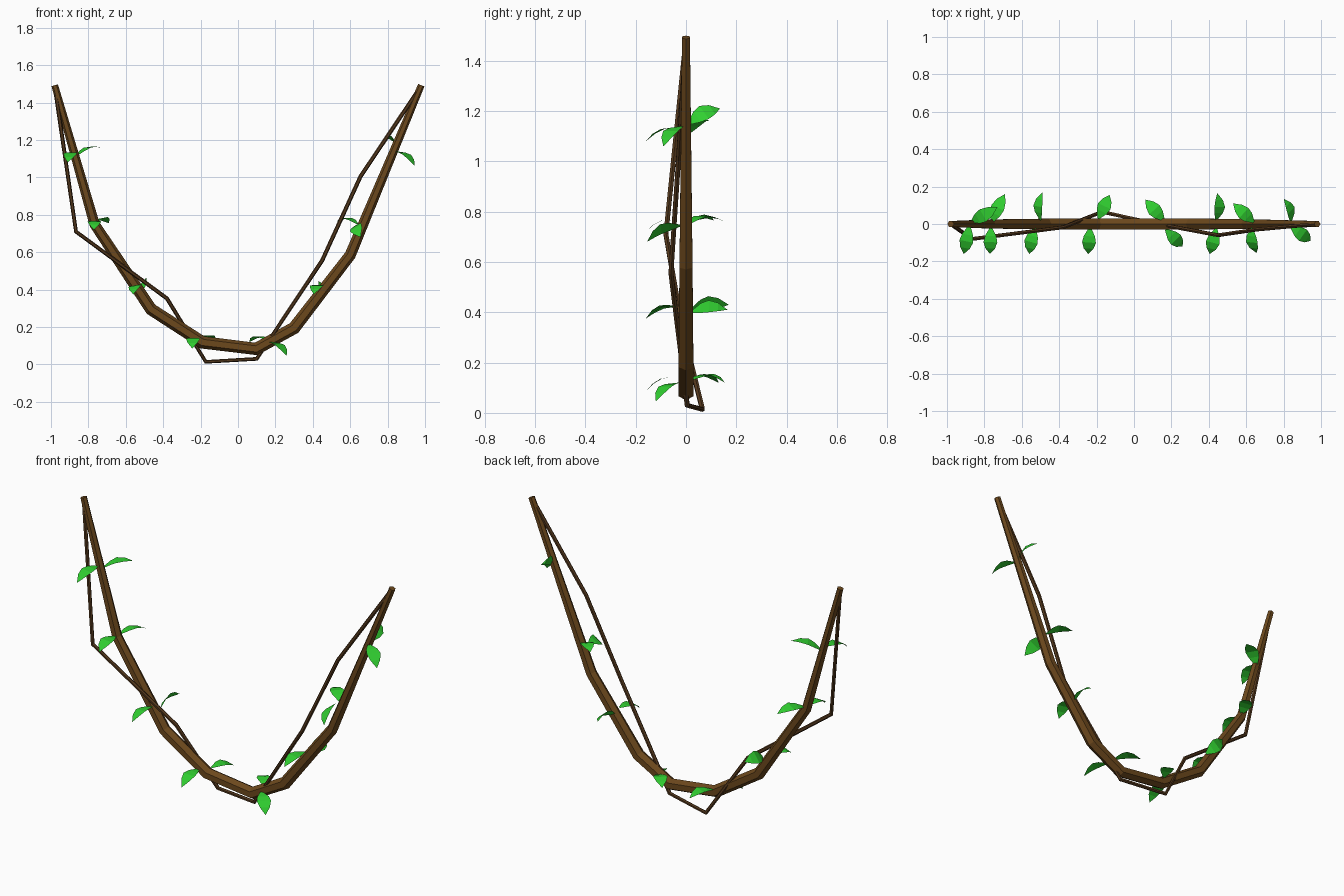
import bpy, bmesh, math
from mathutils import Vector, Matrix

if "Cube" in bpy.data.objects:
    bpy.data.objects.remove(bpy.data.objects["Cube"])


def material(name, rgb):
    m = bpy.data.materials.new(name)
    m.diffuse_color = (*rgb, 1)
    m.use_nodes = True
    m.node_tree.nodes["Principled BSDF"].inputs["Base Color"].default_value = m.diffuse_color
    return m


bark = material("bark", (0.15, 0.065, 0.012))
dark_bark = material("dark_bark", (0.09, 0.04, 0.012))
green = material("leaf_green", (0.03, 0.62, 0.03))


def finish(bm, name, mat):
    me = bpy.data.meshes.new(name)
    bm.to_mesh(me)
    bm.free()
    me.materials.append(mat)
    ob = bpy.data.objects.new(name, me)
    bpy.context.collection.objects.link(ob)
    return ob


def tube(name, path, radii, sides, mat):
    """Faceted tube swept along a path, mitred at each bend, capped."""
    bm = bmesh.new()
    pts = [Vector(p) for p in path]
    rings = []
    for i, p in enumerate(pts):
        a = (p - pts[max(i - 1, 0)]).normalized()
        b = (pts[min(i + 1, len(pts) - 1)] - p).normalized()
        t = (a + b).normalized()
        u = Vector((0, 1, 0)).cross(t).normalized()
        v = t.cross(u)
        rings.append([bm.verts.new(p + radii[i] * (u * math.cos(k * math.tau / sides)
                      + v * math.sin(k * math.tau / sides))) for k in range(sides)])
    for r, s in zip(rings, rings[1:]):
        for k in range(sides):
            j = (k + 1) % sides
            bm.faces.new((r[k], r[j], s[j], s[k]))
    bm.faces.new(rings[0][::-1])
    bm.faces.new(rings[-1])
    return finish(bm, name, mat)


def leaf(name, base, tip, roll):
    """Arched pointed blade; roll tilts its upper side about the stem."""
    base, tip = Vector(base), Vector(tip)
    d = tip - base
    rot = Matrix.Rotation(math.radians(roll), 3, d.normalized())
    side = rot @ d.cross(Vector((0, 0, 1))).normalized()
    n = side.cross(d).normalized()
    bm = bmesh.new()
    rows = []
    for t, w, h in [(0, .006, 0), (.28, .03, .018), (.5, .037, .025), (.75, .026, .018)]:
        c = base + d * t + n * h
        rows.append((bm.verts.new(c - side * w), bm.verts.new(c + side * w)))
    for a, b in zip(rows, rows[1:]):
        bm.faces.new((a[0], a[1], b[1], b[0]))
    bm.faces.new((rows[-1][0], rows[-1][1], bm.verts.new(tip)))
    return finish(bm, name, green)


# Thick hanging vine
tube("main_vine",
     [(-.98, 0, 1.493), (-.767, 0, .75), (-.465, 0, .295), (-.19, 0, .118),
      (.097, 0, .083), (.30, 0, .195), (.60, 0, .585), (.98, 0, 1.493)],
     [.018, .028, .033, .034, .034, .034, .030, .018], 6, bark)

# Thin vine twisting around it
tube("thin_vine",
     [(-.98, 0, 1.49), (-.866, -.08, .71), (-.38, -.018, .353), (-.172, .065, .014),
      (.10, .005, .03), (.45, -.06, .556), (.655, -.03, 1.005), (.98, 0, 1.49)],
     [.011] * 8, 6, dark_bark)

# Leaves in pairs: base, tip, roll
leaves = [
    ((-.87, .01, 1.11), (-.73, .09, 1.16), 0), ((-.88, -.01, 1.13), (-.91, -.16, 1.08), 0),
    ((-.76, .01, .76), (-.69, .16, .755), -10), ((-.765, -.02, .76), (-.77, -.16, .72), 0),
    ((-.50, .02, .41), (-.49, .17, .43), -50), ((-.53, -.02, .42), (-.56, -.16, .375), 10),
    ((-.19, .03, .14), (-.13, .155, .12), 0), ((-.235, -.02, .14), (-.245, -.16, .085), 0),
    ((.16, .02, .13), (.06, .13, .12), 0), ((.17, -.03, .12), (.26, -.12, .045), 0),
    ((.44, .02, .40), (.445, .165, .41), 40), ((.44, -.025, .42), (.405, -.16, .375), 0),
    ((.64, .01, .75), (.53, .11, .765), 0), ((.63, -.02, .745), (.655, -.155, .68), 35),
    ((.84, .01, 1.15), (.80, .135, 1.21), 50), ((.84, -.015, 1.14), (.945, -.09, 1.06), 0),
]
for i, (b, t, r) in enumerate(leaves):
    leaf(f"leaf_{i + 1:02d}", b, t, r)
